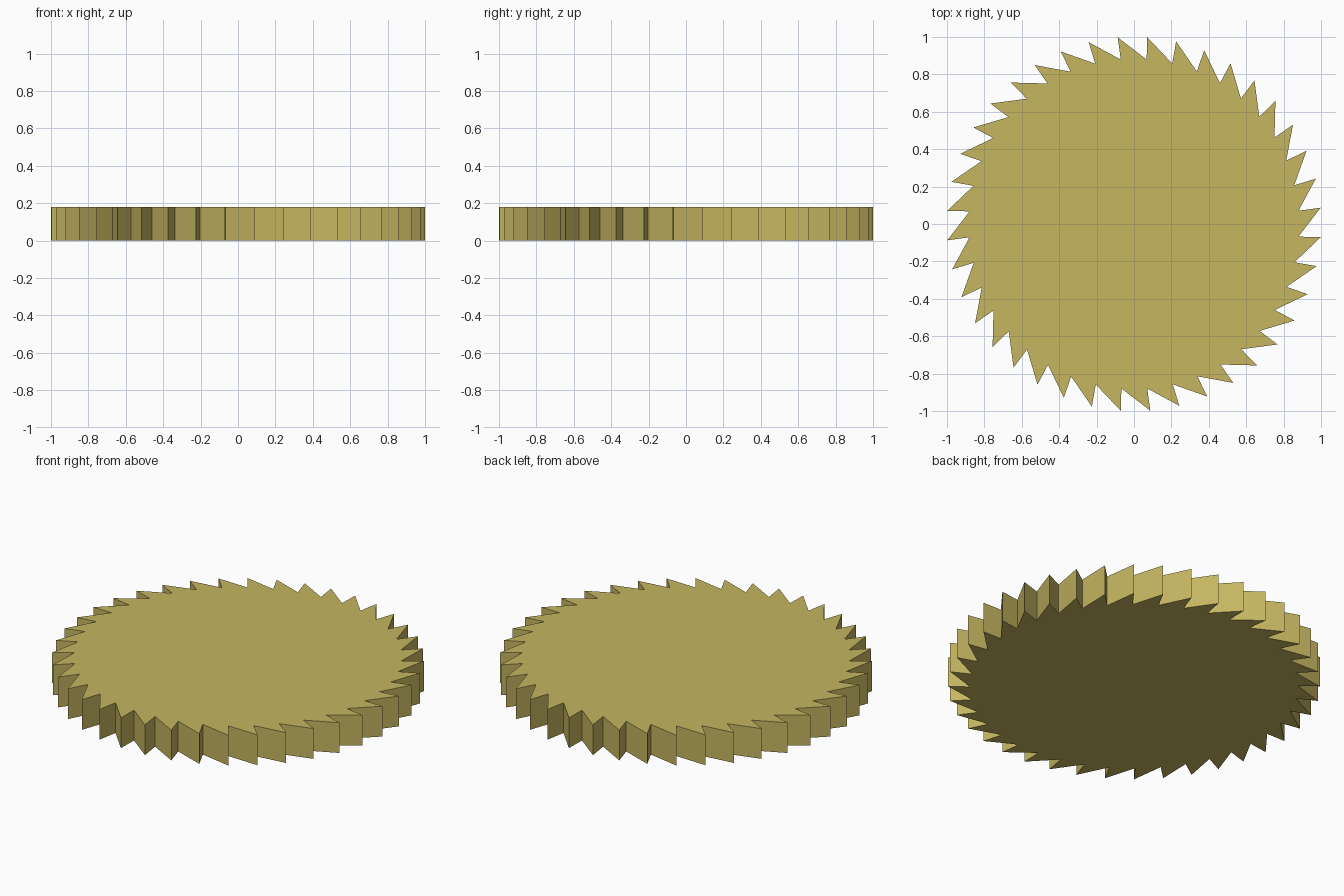
import bpy, bmesh, math

if "Cube" in bpy.data.objects:
    bpy.data.objects.remove(bpy.data.objects["Cube"])

TEETH = 40
TIP_R, ROOT_R = 1.002, 0.882
HEIGHT = 0.18
TIP_ANGLE, UNDERCUT = 5.0, 0.4   # degrees

brass = bpy.data.materials.new("dull_brass")
brass.diffuse_color = (0.56, 0.465, 0.12, 1)
brass.use_nodes = True
brass.node_tree.nodes["Principled BSDF"].inputs["Base Color"].default_value = brass.diffuse_color


def polar(radius, degrees):
    a = math.radians(degrees)
    return (radius * math.cos(a), radius * math.sin(a), 0)


# Saw-tooth outline: near-radial step in at each tip, then a long ramp to the next tip
outline = []
for i in range(TEETH):
    a = TIP_ANGLE + i * 360 / TEETH
    outline += [polar(TIP_R, a), polar(ROOT_R, a - UNDERCUT)]

# Ratchet disc: outline extruded straight up
bm = bmesh.new()
base = bm.faces.new([bm.verts.new(p) for p in outline])
top = bmesh.ops.extrude_face_region(bm, geom=[base], use_keep_orig=True)
bmesh.ops.translate(bm, vec=(0, 0, HEIGHT),
                    verts=[g for g in top["geom"] if isinstance(g, bmesh.types.BMVert)])
bmesh.ops.recalc_face_normals(bm, faces=bm.faces)

mesh = bpy.data.meshes.new("ratchet_disc")
bm.to_mesh(mesh)
bm.free()
mesh.materials.append(brass)
disc = bpy.data.objects.new("ratchet_disc", mesh)
bpy.context.collection.objects.link(disc)
